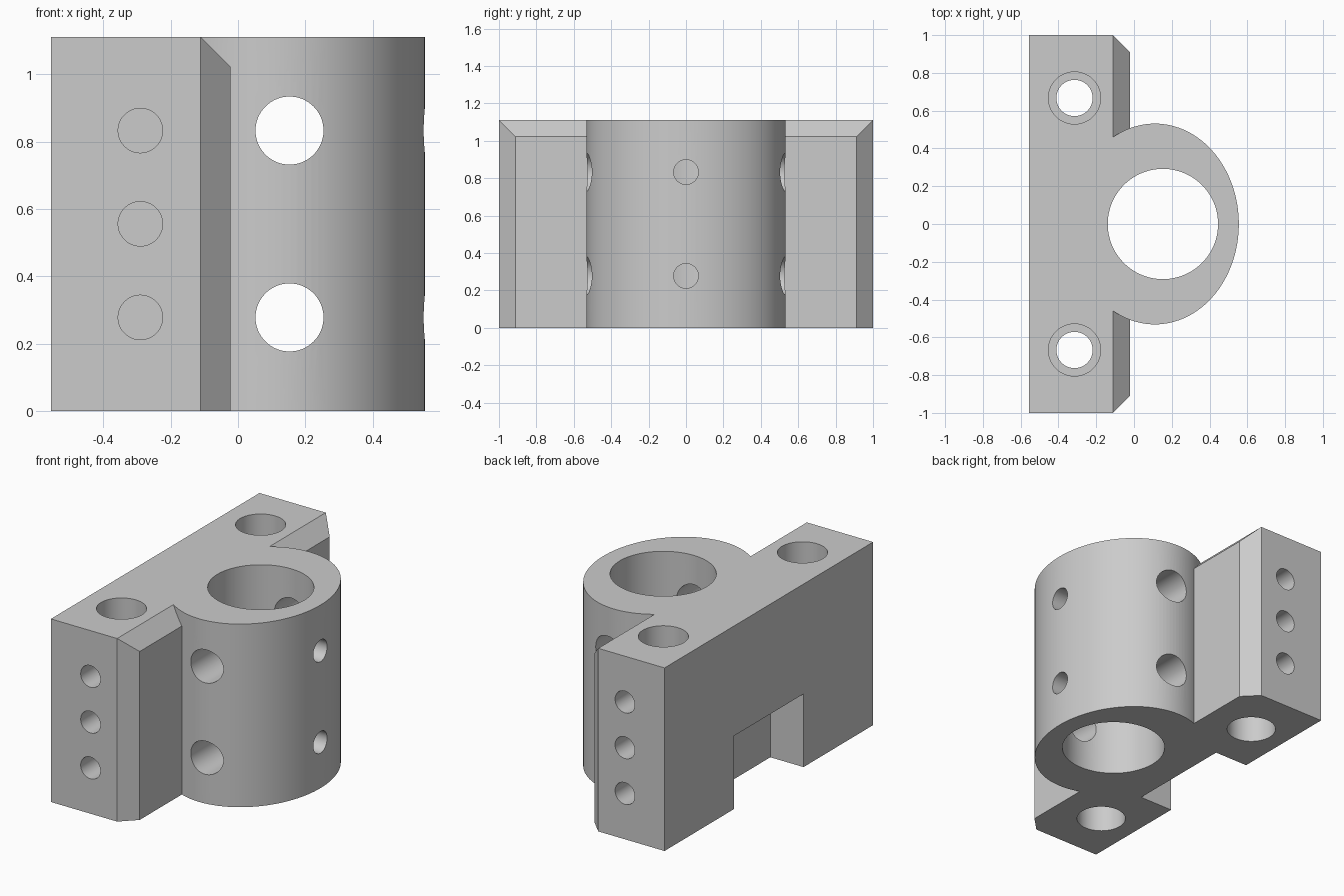
import bpy
import bmesh
from math import radians
from mathutils import Matrix, Vector

cube = bpy.data.objects.get("Cube")
if cube:
    bpy.data.objects.remove(cube, do_unlink=True)

HEIGHT = 1.111
BACK = -0.556
CHAMFER = 0.089

grey = bpy.data.materials.new("machined grey")
grey.use_nodes = True
COLOUR = (0.6, 0.6, 0.6, 1)
grey.diffuse_color = COLOUR
grey.node_tree.nodes["Principled BSDF"].inputs["Base Color"].default_value = COLOUR


def make(name, bm):
    mesh = bpy.data.meshes.new(name)
    bmesh.ops.recalc_face_normals(bm, faces=bm.faces[:])
    bm.to_mesh(mesh)
    bm.free()
    mesh.materials.append(grey)
    obj = bpy.data.objects.new(name, mesh)
    bpy.context.collection.objects.link(obj)
    return obj


def box_mesh(low, high):
    low, high = Vector(low), Vector(high)
    bm = bmesh.new()
    size = Matrix.Diagonal((high - low).to_4d())
    size[3][3] = 1
    bmesh.ops.create_cube(bm, size=1, matrix=Matrix.Translation((low + high) / 2) @ size)
    return bm


def cylinder(name, centre, radius, length, axis="Z", stretch=1, sides=96):
    turn = {"X": Matrix.Rotation(radians(90), 4, "Y"),
            "Y": Matrix.Rotation(radians(90), 4, "X"),
            "Z": Matrix.Identity(4)}[axis]
    bm = bmesh.new()
    bmesh.ops.create_cone(bm, cap_ends=True, segments=sides, radius1=radius,
                          radius2=radius, depth=length,
                          matrix=Matrix.Translation(centre) @ turn @ Matrix.Diagonal((1, stretch, 1, 1)))
    return make(name, bm)


def combine(body, other, operation):
    other.hide_render = True
    mod = body.modifiers.new(operation, "BOOLEAN")
    mod.operation = operation
    mod.solver = "EXACT"
    mod.object = other
    bpy.ops.object.select_all(action="DESELECT")
    body.select_set(True)
    bpy.context.view_layer.objects.active = body
    bpy.ops.object.modifier_apply(modifier=mod.name)
    bpy.data.objects.remove(other, do_unlink=True)


# Mounting flange, its front tapered on the top and both ends
bm = box_mesh((BACK, -1, 0), (BACK + 0.445, 1, HEIGHT))
front = max(bm.faces, key=lambda f: f.calc_center_median().x)
grown = bmesh.ops.extrude_discrete_faces(bm, faces=[front])["faces"][0]
for v in grown.verts:
    v.co.x += CHAMFER
    v.co.y *= 1 - CHAMFER
    if v.co.z > 0.5:
        v.co.z -= CHAMFER
body = make("bearing_block", bm)

# Oval barrel and its bore
combine(body, cylinder("barrel", (0.111, 0, HEIGHT / 2), 0.444, HEIGHT,
                       stretch=1.197, sides=128), "UNION")
combine(body, cylinder("bore_cutter", (0.153, 0, HEIGHT / 2), 0.292, 2, sides=128), "DIFFERENCE")

# Notch in the back
combine(body, make("notch_cutter", box_mesh((-1, -0.333, -0.5), (-0.333, 0.333, 0.444))), "DIFFERENCE")

# Cross holes and front screw holes in the barrel
for z in (0.278, 0.833):
    combine(body, cylinder("cross_cutter", (0.153, 0, z), 0.101, 1.6, "Y"), "DIFFERENCE")
    combine(body, cylinder("screw_cutter", (0.55, 0, z), 0.066, 0.6, "X"), "DIFFERENCE")

for side in (-1, 1):
    # Vertical bolt holes, counterbored at both ends
    spot = (-0.315, side * 0.667)
    combine(body, cylinder("bolt_cutter", (*spot, HEIGHT / 2), 0.096, 2), "DIFFERENCE")
    for z in (0, HEIGHT):
        combine(body, cylinder("counterbore_cutter", (*spot, z), 0.138, 0.6), "DIFFERENCE")
    # Blind holes in the flange ends
    for z in (0.278, 0.556, 0.833):
        combine(body, cylinder("end_cutter", (-0.29, side, z), 0.066, 0.34, "Y"), "DIFFERENCE")

bpy.ops.object.shade_smooth_by_angle(angle=radians(30))
